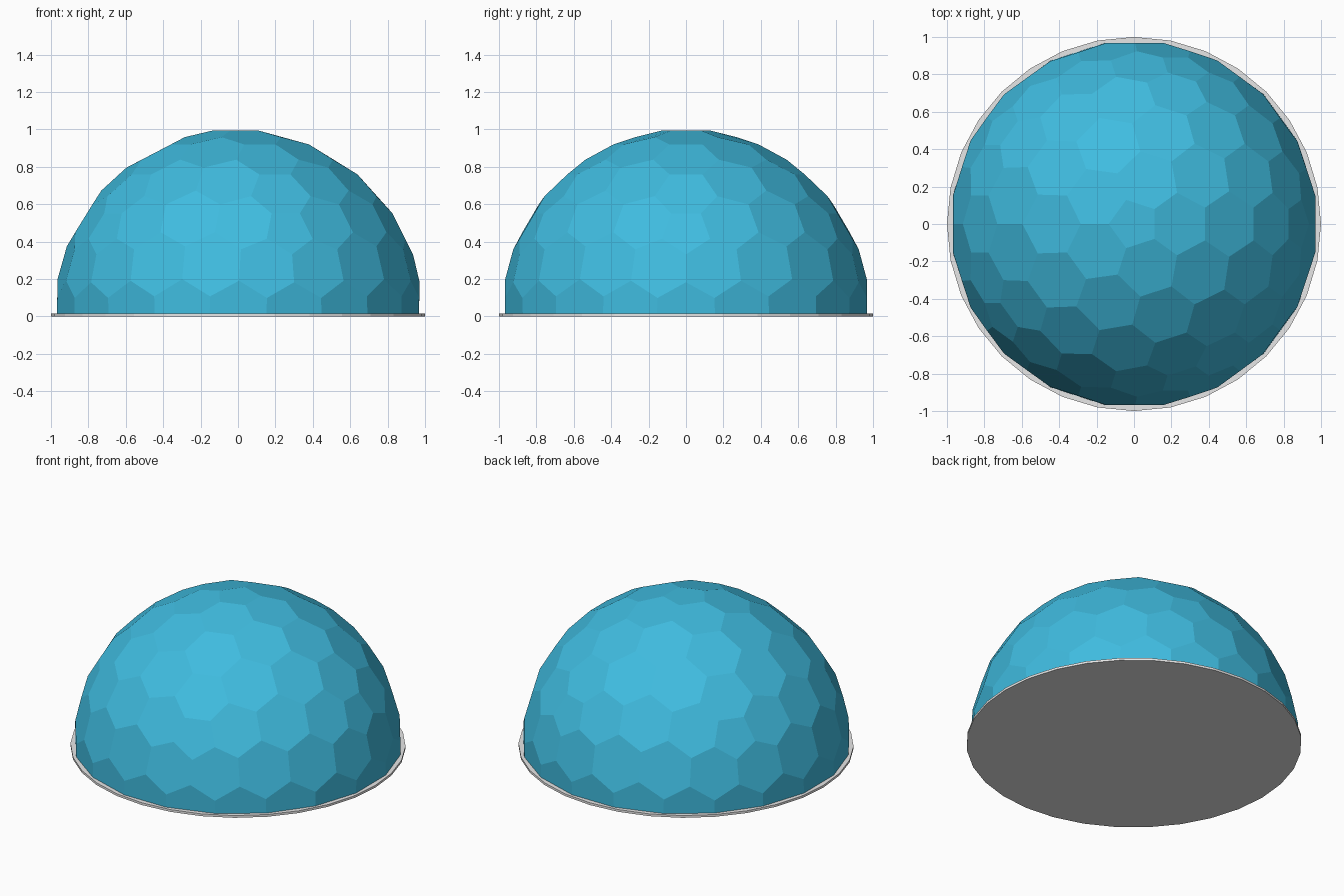
import bpy, bmesh, math
from mathutils import Vector

cube = bpy.data.objects.get("Cube")
if cube:
    bpy.data.objects.remove(cube, do_unlink=True)

PLATE = 0.015


def material(name, rgb):
    mat = bpy.data.materials.new(name)
    mat.use_nodes = True
    mat.diffuse_color = (*rgb, 1)
    mat.node_tree.nodes["Principled BSDF"].inputs["Base Color"].default_value = (*rgb, 1)
    return mat


def add_object(name, bm, mat):
    mesh = bpy.data.meshes.new(name)
    bm.to_mesh(mesh)
    bm.free()
    mesh.materials.append(mat)
    obj = bpy.data.objects.new(name, mesh)
    bpy.context.collection.objects.link(obj)
    return obj


def honeycomb_sphere(subdivisions):
    """Dual of an icosphere: one pentagon or hexagon around each vertex."""
    ico = bmesh.new()
    bmesh.ops.create_icosphere(ico, subdivisions=subdivisions, radius=1)
    ico.faces.index_update()
    ico.faces.ensure_lookup_table()
    dual = bmesh.new()
    corners = [dual.verts.new(f.calc_center_median()) for f in ico.faces]
    for v in ico.verts:
        axis = v.co.normalized()
        side = axis.orthogonal().normalized()
        up = axis.cross(side)
        ring = [corners[f.index] for f in v.link_faces]
        ring.sort(key=lambda c: math.atan2(c.co.dot(up), c.co.dot(side)))
        dual.faces.new(ring)
    ico.free()
    return dual


# Dome: upper half of the honeycomb sphere, resting on the plate
dome = honeycomb_sphere(3)
bmesh.ops.bisect_plane(dome, geom=dome.verts[:] + dome.edges[:] + dome.faces[:],
                       plane_co=(0, 0, 0), plane_no=(0, 0, 1), clear_inner=True)
bmesh.ops.translate(dome, verts=dome.verts[:], vec=Vector((0, 0, PLATE)))
add_object("dome", dome, material("dome blue", (0.05, 0.5, 0.74)))

# Base plate: thin 32-sided disc
plate = bmesh.new()
bmesh.ops.create_cone(plate, cap_ends=True, segments=32, radius1=1, radius2=1, depth=PLATE)
bmesh.ops.translate(plate, verts=plate.verts[:], vec=Vector((0, 0, PLATE / 2)))
add_object("base_plate", plate, material("light grey", (0.8, 0.8, 0.8)))
